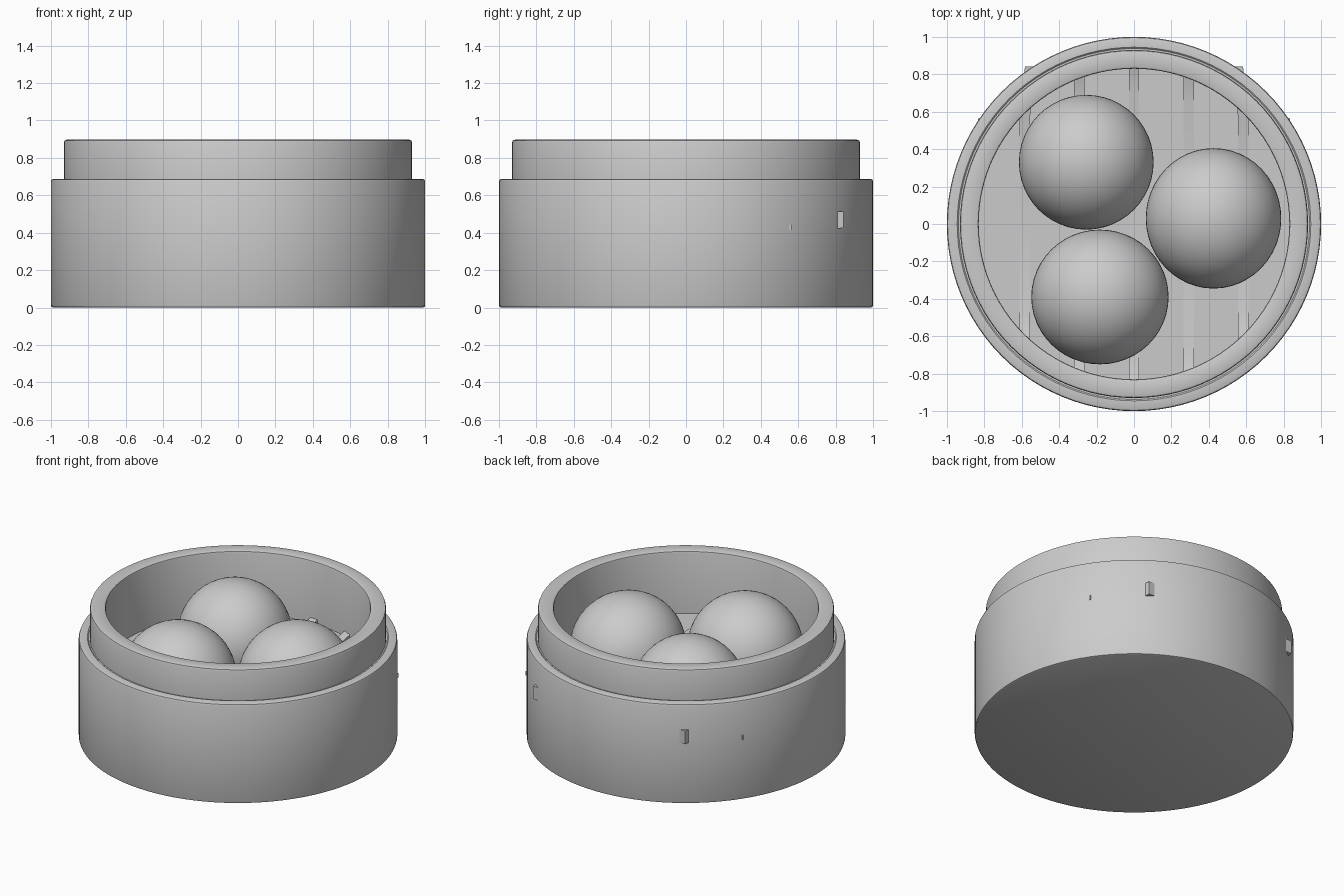
import bpy, bmesh, math

if "Cube" in bpy.data.objects:
    bpy.data.objects.remove(bpy.data.objects["Cube"])


def finish(name, bm, smooth=True):
    bmesh.ops.recalc_face_normals(bm, faces=bm.faces)
    mesh = bpy.data.meshes.new(name)
    bm.to_mesh(mesh)
    bm.free()
    ob = bpy.data.objects.new(name, mesh)
    bpy.context.collection.objects.link(ob)
    if smooth:
        bpy.ops.object.select_all(action='DESELECT')
        ob.select_set(True)
        bpy.context.view_layer.objects.active = ob
        bpy.ops.object.shade_smooth_by_angle(angle=math.radians(40))
    return ob


def lathe(name, profile, segs=96):
    # Spin an open (radius, height) profile around z
    bm = bmesh.new()
    verts = [bm.verts.new((r, 0, z)) for r, z in profile]
    edges = [bm.edges.new(p) for p in zip(verts, verts[1:])]
    bmesh.ops.spin(bm, geom=verts + edges, cent=(0, 0, 0), axis=(0, 0, 1),
                   angle=math.tau, steps=segs, use_duplicate=False)
    bmesh.ops.remove_doubles(bm, verts=bm.verts, dist=1e-4)
    return finish(name, bm)


def slat(name, path, width, thick, across):
    # Sweep a rectangular section along a path of top-centre points
    bm = bmesh.new()
    ax, ay = across[0] * width / 2, across[1] * width / 2
    rings = []
    for x, y, z in path:
        rings.append([bm.verts.new(p) for p in (
            (x - ax, y - ay, z), (x + ax, y + ay, z),
            (x + ax, y + ay, z - thick), (x - ax, y - ay, z - thick))])
    for a, b in zip(rings, rings[1:]):
        for i in range(4):
            j = (i + 1) % 4
            bm.faces.new((a[i], a[j], b[j], b[i]))
    bm.faces.new(rings[0])
    bm.faces.new(rings[-1][::-1])
    return finish(name, bm)


# Basket wall with closed bottom, stepped shoulder and rim
lathe("basket_wall", [
    (0, 0), (0.988, 0), (0.997, 0.004), (1.0, 0.012),
    (1.0, 0.674), (0.996, 0.684), (0.986, 0.688), (0.945, 0.688),
    (0.938, 0.682), (0.93, 0.682), (0.93, 0.882), (0.926, 0.893),
    (0.915, 0.897), (0.842, 0.897), (0.833, 0.893), (0.83, 0.884),
    (0.83, 0.42), (0, 0.42)])

# Woven floor disc
lathe("steaming_floor", [(0, 0.43), (0.84, 0.43), (0.84, 0.465), (0, 0.465)])

# Long slats, turned up at both ends and passing into the wall
for i in range(-2, 3):
    x = i * 0.292
    inner = math.sqrt(0.83 ** 2 - x ** 2)
    back = min(math.sqrt(1 - x ** 2) + 0.03, 0.92) if abs(i) == 2 else inner + 0.06
    tip = 0.95 if abs(i) == 2 else 1
    slat(f"floor_slat_{i + 3}", [
        (x, -inner - 0.05, 0.515), (x, -inner + 0.02, 0.495),
        (x, -inner + 0.12, 0.472), (x, inner - 0.12, 0.472),
        (x, inner - 0.02, 0.495), (x * tip, back, 0.515)],
        0.056, 0.09, (1, 0))

# Cross slats below the floor
for i, y in enumerate((-0.54, -0.27, 0, 0.27, 0.54)):
    half = 0.833 if y > 0.5 else math.sqrt(0.9 ** 2 - y ** 2)
    slat(f"cross_slat_{i + 1}", [(-half, y, 0.445), (half, y, 0.445)],
         0.05, 0.03, (0, 1))

# Three buns resting in the floor
for i, (x, y, rx, ry) in enumerate(((-0.255, 0.33, 0.36, 0.36),
                                    (0.425, 0.03, 0.362, 0.375),
                                    (-0.182, -0.39, 0.367, 0.36))):
    bm = bmesh.new()
    bmesh.ops.create_uvsphere(bm, u_segments=48, v_segments=28, radius=1)
    bmesh.ops.scale(bm, vec=(rx, ry, 0.36), verts=bm.verts)
    bmesh.ops.translate(bm, vec=(x, y, 0.515), verts=bm.verts)
    finish(f"bun_{i + 1}", bm)
